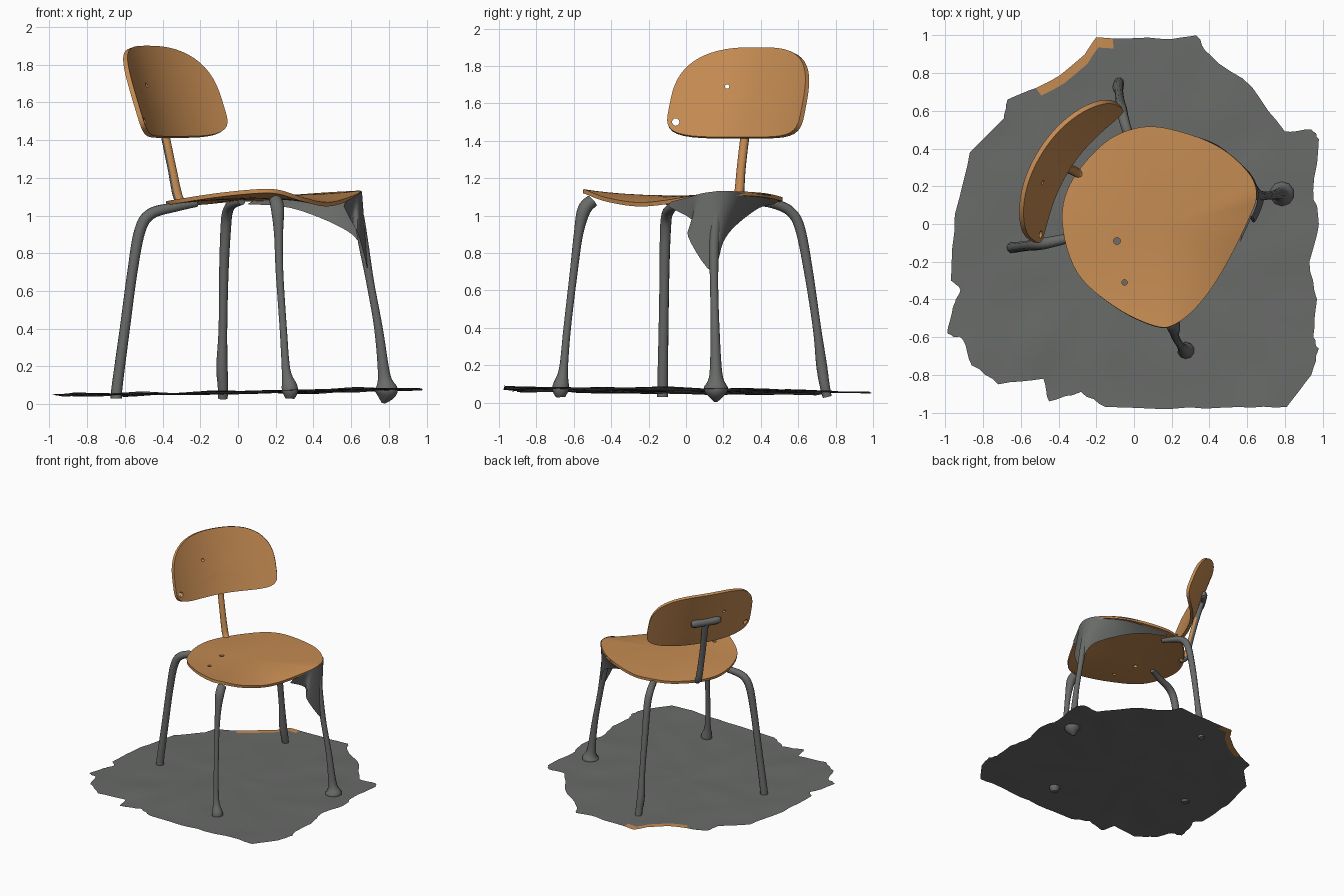
import bpy, math, random
from mathutils import Vector, noise

if "Cube" in bpy.data.objects:
    bpy.data.objects.remove(bpy.data.objects["Cube"])

random.seed(4)


def material(name, rgb):
    m = bpy.data.materials.new(name)
    m.diffuse_color = (*rgb, 1)
    m.use_nodes = True
    m.node_tree.nodes["Principled BSDF"].inputs["Base Color"].default_value = m.diffuse_color
    return m


GREY = material("dull grey", (0.14, 0.146, 0.14))
WOOD = material("orange wood", (0.56, 0.26, 0.085))


def spline(pts, steps, closed=False):
    """Smooth curve through points of any dimension."""
    n, out = len(pts), []
    get = lambda i: pts[i % n] if closed else pts[max(0, min(n - 1, i))]
    for i in range(n if closed else n - 1):
        for s in range(steps):
            t = s / steps
            out.append([0.5 * (2 * b + (c - a) * t + (2 * a - 5 * b + 4 * c - d) * t * t
                               + (3 * b - a - 3 * c + d) * t ** 3)
                        for a, b, c, d in zip(get(i - 1), get(i), get(i + 1), get(i + 2))])
    return out if closed else out + [list(pts[-1])]


def add_mesh(name, verts, faces, *mats):
    me = bpy.data.meshes.new(name)
    me.from_pydata(verts, [], faces)
    for m in mats:
        me.materials.append(m)
    ob = bpy.data.objects.new(name, me)
    bpy.context.collection.objects.link(ob)
    return ob


def activate(ob):
    bpy.ops.object.select_all(action='DESELECT')
    ob.select_set(True)
    bpy.context.view_layer.objects.active = ob


def disc(name, n, radii, point, *mats):
    """Sheet of concentric rings; point(j, r) gives each position."""
    verts = [point(0, 0)] + [point(j, r) for r in radii for j in range(n)]
    faces = [(0, 1 + j, 1 + (j + 1) % n) for j in range(n)]
    for k in range(len(radii) - 1):
        a, b = 1 + k * n, 1 + (k + 1) * n
        faces += [(a + j, b + j, b + (j + 1) % n, a + (j + 1) % n) for j in range(n)]
    return add_mesh(name, verts, faces, *mats)


def tube(name, pts, mat, steps=6):
    """Round tube through (x, y, z, radius) points."""
    path = spline(pts, steps)
    cu = bpy.data.curves.new(name, 'CURVE')
    cu.dimensions = '3D'
    cu.bevel_depth = 1
    cu.bevel_resolution = 3
    cu.use_fill_caps = True
    sp = cu.splines.new('POLY')
    sp.points.add(len(path) - 1)
    for p, q in zip(sp.points, path):
        p.co = (*q[:3], 1)
        p.radius = q[3]
    cu.materials.append(mat)
    ob = bpy.data.objects.new(name, cu)
    bpy.context.collection.objects.link(ob)
    activate(ob)
    bpy.ops.object.convert(target='MESH')
    return bpy.context.object


def thicken_and_pierce(ob, thickness, holes):
    """Solid panel with small round holes: (location, rotation, radius)."""
    so = ob.modifiers.new("thickness", 'SOLIDIFY')
    so.thickness, so.offset = thickness, -1
    cutters = []
    for loc, rot, r in holes:
        bpy.ops.mesh.primitive_cylinder_add(vertices=12, radius=r, depth=0.2, location=loc, rotation=rot)
        c = bpy.context.object
        c.hide_render = True
        cutters.append(c)
        bo = ob.modifiers.new("hole", 'BOOLEAN')
        bo.operation, bo.object, bo.solver = 'DIFFERENCE', c, 'EXACT'
    activate(ob)
    bpy.ops.object.convert(target='MESH')
    for c in cutters:
        bpy.data.objects.remove(c)


# Ragged floor sheet, with an orange strip on its back left edge
edge = [(-.2, .99), (.16, .98), (.33, 1), (.4, .9), (.63, .72), (.8, .49), (.94, .5), (.98, .45),
        (.95, .18), (.98, 0), (.93, -.2), (.97, -.4), (.95, -.6), (.98, -.66), (.94, -.8),
        (.81, -.97), (.56, -.97), (.2, -.98), (-.15, -.97), (-.28, -.89), (-.45, -.94),
        (-.48, -.82), (-.72, -.85), (-.86, -.75), (-.91, -.61), (-.99, -.58), (-.96, -.44),
        (-.92, -.35), (-.97, -.3), (-.95, .05), (-.87, .38), (-.69, .56), (-.67, .66),
        (-.52, .72), (-.39, .79), (-.26, .9)][::-1]
rim = []
for (x0, y0), (x1, y1) in zip(edge, edge[1:] + edge[:1]):
    for s in range(4):
        t, j = s / 4, random.uniform(-.006, .006) if s else 0
        rim.append((x0 + (x1 - x0) * t + j, y0 + (y1 - y0) * t + j))


def floor_point(j, r):
    x, y = rim[j][0] * r, rim[j][1] * r
    return (x, y, .062 + .017 * x - .01 * y + .012 * noise.noise((x * 4, y * 4, 0)))


floor = disc("floor_sheet", len(rim), [.1, .25, .4, .52, .64, .75, .85, .945, 1], floor_point, GREY, WOOD)
for f in floor.data.polygons:
    c = f.center
    if -.5 < c.x < -.15 and c.y > .7 and c.length > .8 and max(f.vertices) > 8 * len(rim):
        f.material_index = 1

# Seat: dished rounded panel with a lowered front lip
seat_rim = spline([(-.38, 0, 1.075), (-.34, .21, 1.07), (-.18, .41, 1.08), (-.02, .5, 1.095),
                   (.16, .51, 1.10), (.43, .42, 1.12), (.6, .28, 1.13), (.65, .16, 1.13),
                   (.61, .03, 1.105), (.48, -.23, 1.07), (.35, -.42, 1.095), (.22, -.53, 1.135),
                   (.11, -.54, 1.14), (-.1, -.44, 1.12), (-.3, -.26, 1.09)][::-1], 6, True)


def seat_point(j, r):
    x, y, z = seat_rim[j]
    return (.14 + (x - .14) * r, -.02 + (y + .02) * r, 1.108 + (z - 1.108) * r ** 2.5)


seat = disc("seat", len(seat_rim), [.2, .4, .6, .75, .87, .95, 1], seat_point, WOOD)
thicken_and_pierce(seat, .022, [((-.09, -.09, 1.1), (0, 0, 0), .018), ((-.05, -.31, 1.1), (0, 0, 0), .015)])

# Backrest: curved, leaning panel
SIDE, BACK = Vector((.535, .845, 0)), Vector((-.845, .535, 0))


def back_pos(u, v, off=0):
    p = Vector((-.34, .29, 1.42)) + SIDE * u + BACK * (.17 * v - .1 * (u / .41) ** 2 + off)
    p.z += .48 * v
    return p


def back_point(j, r):
    a = 2 * math.pi * j / 72
    c, s = math.cos(a), math.sin(a)
    n, h = (2.9, .65) if s > 0 else (4.5, .35)
    k = r / (abs(c) ** n + abs(s) ** n) ** (1 / n)
    return back_pos(.42 * k * c, .35 + h * k * s)


backrest = disc("backrest", 72, [.2, .4, .6, .75, .87, .95, 1], back_point, WOOD)
thicken_and_pierce(backrest, .025, [((-.49, -.055, 1.5), (0, math.pi / 2, 0), .02),
                                    ((-.43, .22, 1.69), (0, math.pi / 2, 0), .012)])

# Back post: orange towards the seat, grey behind
post = tube("back_post", [(-.27, .25, 1.05, .02), (-.315, .28, 1.09, .026), (-.35, .295, 1.25, .024),
                          (-.385, .315, 1.42, .024), (-.43, .35, 1.64, .026)], GREY)
post.data.materials.append(WOOD)
for f in post.data.polygons:
    if f.normal.dot(BACK) < 0 and f.center.z < 1.45:
        f.material_index = 1

# Bracket holding the backrest
tube("back_bracket", [(*back_pos(u, .43, .035), r) for u, r in
                      ((-.12, .02), (-.09, .032), (0, .03), (.09, .032), (.12, .02))], GREY)

# Legs
legs = {
    "left_leg": [(-.645, -.125, .03, .03), (-.64, -.125, .1, .029), (-.6, -.12, .4, .027),
                 (-.56, -.115, .7, .027), (-.52, -.11, .92, .03), (-.46, -.1, 1.01, .03),
                 (-.33, -.07, 1.045, .025), (-.22, -.03, 1.065, .02)],
    "back_leg": [(-.08, .755, .03, .025), (-.08, .74, .1, .028), (-.085, .725, .2, .03),
                 (-.08, .7, .4, .023), (-.075, .655, .7, .025), (-.065, .61, .93, .028),
                 (-.055, .56, 1.02, .028), (-.03, .48, 1.06, .026), (.02, .38, 1.075, .02)],
    "right_leg": [(.77, .16, .005, .01), (.785, .16, .07, .065), (.775, .16, .15, .035),
                  (.745, .155, .4, .024), (.7, .15, .65, .022), (.665, .15, .85, .028),
                  (.64, .16, 1, .028), (.61, .16, 1.09, .025)],
    "front_leg": [(.275, -.67, .03, .025), (.275, -.67, .08, .045), (.255, -.655, .18, .024),
                  (.24, -.635, .4, .02), (.22, -.6, .7, .021), (.215, -.575, .9, .025),
                  (.21, -.545, 1.03, .036), (.2, -.5, 1.08, .035)],
}
for name, pts in legs.items():
    tube(name, pts, GREY)

# Web of grey sheet between the seat rim and the right leg
top = spline([(.57, -.08, 1.075), (.615, .02, 1.1), (.645, .09, 1.12), (.657, .16, 1.128),
              (.635, .24, 1.128), (.565, .32, 1.122), (.4, .44, 1.112), (.1, .515, 1.09)], 5)
low = spline([(.56, -.1, 1.05), (.6, .04, .97), (.64, .01, .89), (.69, .14, .7),
              (.64, .2, .86), (.52, .27, .95), (.28, .39, 1.04), (.05, .47, 1.06)], 5)
n, rows = len(top), 6
web = []
for k in range(rows):
    t = k / (rows - 1)
    web += [[a + (b - a) * t for a, b in zip(p, q)] for p, q in zip(top, low)]
add_mesh("seat_web", web, [(k * n + j, (k + 1) * n + j, (k + 1) * n + j + 1, k * n + j + 1)
                           for k in range(rows - 1) for j in range(n - 1)], GREY)

# Smooth shading with sharp panel edges
bpy.ops.object.select_all(action='SELECT')
bpy.context.view_layer.objects.active = seat
bpy.ops.object.shade_smooth_by_angle(angle=math.radians(40))
